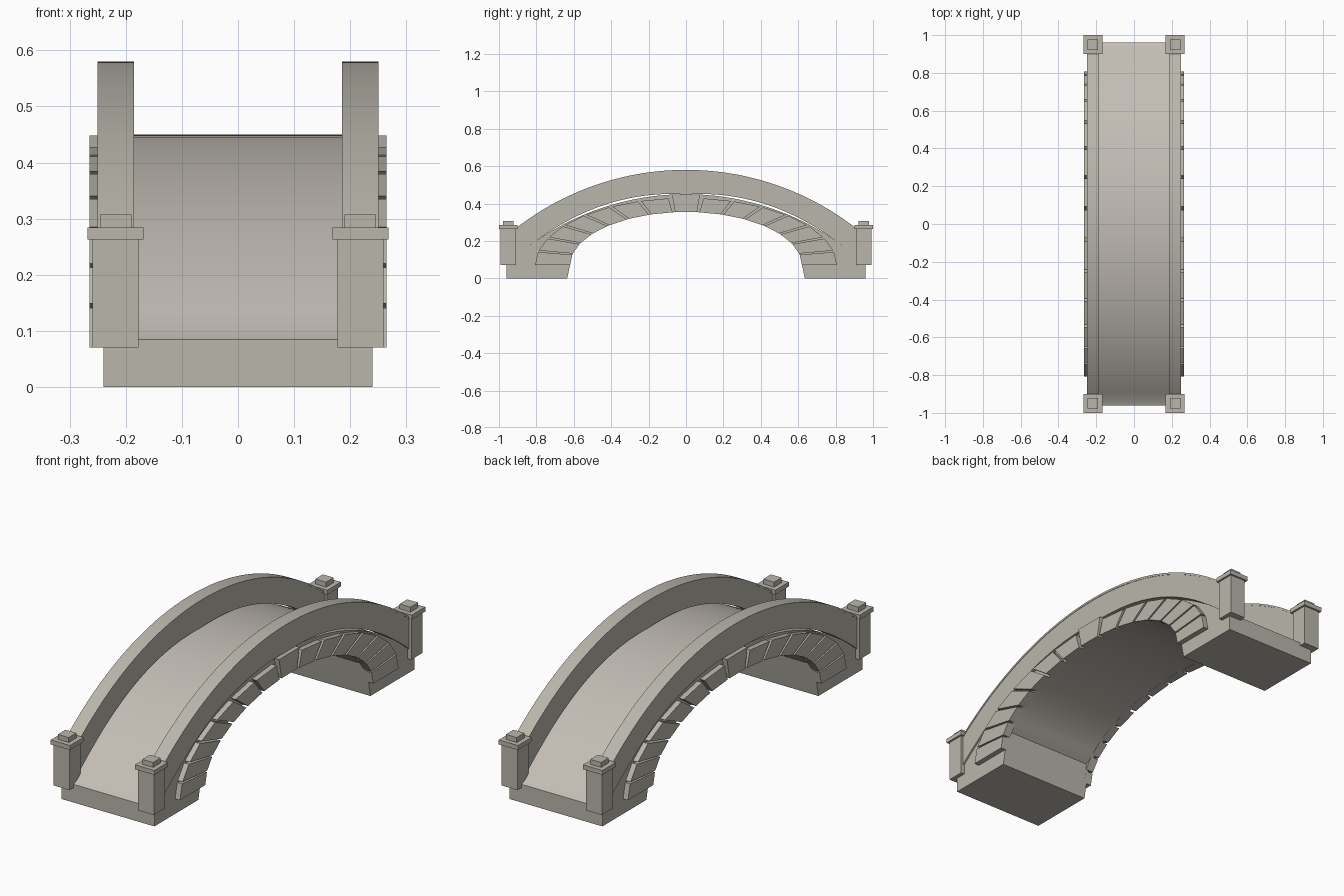
import bpy, bmesh, math

if "Cube" in bpy.data.objects:
    bpy.data.objects.remove(bpy.data.objects["Cube"])


def material(name, rgb):
    m = bpy.data.materials.new(name)
    m.diffuse_color = (*rgb, 1)
    m.use_nodes = True
    m.node_tree.nodes["Principled BSDF"].inputs["Base Color"].default_value = m.diffuse_color
    return m


STONE = material("grey stone", (0.49, 0.47, 0.41))
PAVING = material("warm paving", (0.55, 0.51, 0.465))


def extrude_profile(name, profile, x0, x1, smooth=False):
    """Solid made by sweeping a closed (y, z) outline from x0 to x1."""
    bm = bmesh.new()
    a = [bm.verts.new((x0, y, z)) for y, z in profile]
    b = [bm.verts.new((x1, y, z)) for y, z in profile]
    n = len(profile)
    bm.faces.new(a)
    bm.faces.new(b[::-1])
    for i in range(n):
        j = (i + 1) % n
        bm.faces.new((a[j], a[i], b[i], b[j]))
    bmesh.ops.recalc_face_normals(bm, faces=bm.faces)
    ends = [f for f in bm.faces if len(f.verts) > 4]
    bmesh.ops.triangulate(bm, faces=ends)
    me = bpy.data.meshes.new(name)
    bm.to_mesh(me)
    bm.free()
    ob = bpy.data.objects.new(name, me)
    bpy.context.collection.objects.link(ob)
    me.materials.append(STONE)
    if smooth:
        bpy.ops.object.select_all(action='DESELECT')
        ob.select_set(True)
        bpy.context.view_layer.objects.active = ob
        bpy.ops.object.shade_smooth_by_angle(angle=math.radians(20))
    return ob


def box(name, x, y, half, z0, z1):
    outline = [(y - half, z0), (y + half, z0), (y + half, z1), (y - half, z1)]
    return extrude_profile(name, outline, x - half, x + half)


def arc(y, crown, radius):
    return crown - radius + math.sqrt(radius ** 2 - y ** 2)


def deck(y):
    return arc(y, 0.45, 1.41)


def rail_top(y):
    return arc(y, 0.58, 1.48)


def rail_bottom(y):
    # slim slot between deck edge and wall, closing at the crown and the ends
    a = abs(y)
    lift = 0.012 * math.sin(math.pi * a / 0.8) if a < 0.8 else 0
    return deck(y) + lift


def ellipse(t, a, b):
    t = math.radians(t)
    return a * math.cos(t), 0.07 + b * math.sin(t)


def span(half, n=48):
    return [-half + 2 * half * i / n for i in range(n + 1)]


# Bridge body: abutments, curved deck and barrel vault
profile = [(-0.96, 0), (-0.96, 0.085)]
profile += [(y, deck(y)) for y in span(0.93)]
profile += [(0.96, 0.085), (0.96, 0), (0.635, 0), (0.602, 0.158)]
profile += [ellipse(24 + 132 * i / 40, 0.62, 0.285) for i in range(41)]
profile += [(-0.602, 0.158), (-0.635, 0)]
body = extrude_profile("bridge_body", profile, -0.24, 0.24, smooth=True)
body.data.materials.append(PAVING)
for p in body.data.polygons:
    if p.normal.z > 0.3 and p.center.z > 0.08:
        p.material_index = 1

for side, label in ((-1, "left"), (1, "right")):
    # Parapet wall with a thin coping strip
    ys = span(0.92)
    wall = [(y, rail_top(y) - 0.01) for y in ys]
    wall += [(y, rail_bottom(y)) for y in reversed(ys)]
    extrude_profile("parapet_" + label, wall, side * 0.187, side * 0.248, smooth=True)
    cap = [(y, rail_top(y)) for y in ys]
    cap += [(y, rail_top(y) - 0.01) for y in reversed(ys)]
    extrude_profile("coping_" + label, cap, side * 0.185, side * 0.25, smooth=True)

    # Fifteen wedge stones around the arch, the middle one taller
    for i in range(15):
        t0, t1 = 12 * i + 0.65, 12 * (i + 1) - 0.65
        key = i == 7
        if i == 0:
            t0 = 0
        if i == 14:
            t1 = 180
        rise = 0.38 if key else 0.36
        wedge = [ellipse(t0, 0.62, 0.285), ellipse(t0, 0.807, rise),
                 ellipse(t1, 0.807, rise), ellipse(t1, 0.62, 0.285)]
        name = ("keystone_" if key else "arch_stone_") + label
        extrude_profile(name, wedge, side * 0.225, side * 0.265)

    # End posts with cap and knob
    for end in (-1, 1):
        x, y = side * 0.218, end * 0.95
        box("end_post", x, y, 0.041, 0.07, 0.264)
        box("post_cap", x, y, 0.05, 0.263, 0.284)
        box("post_knob", x, y, 0.028, 0.283, 0.307)
